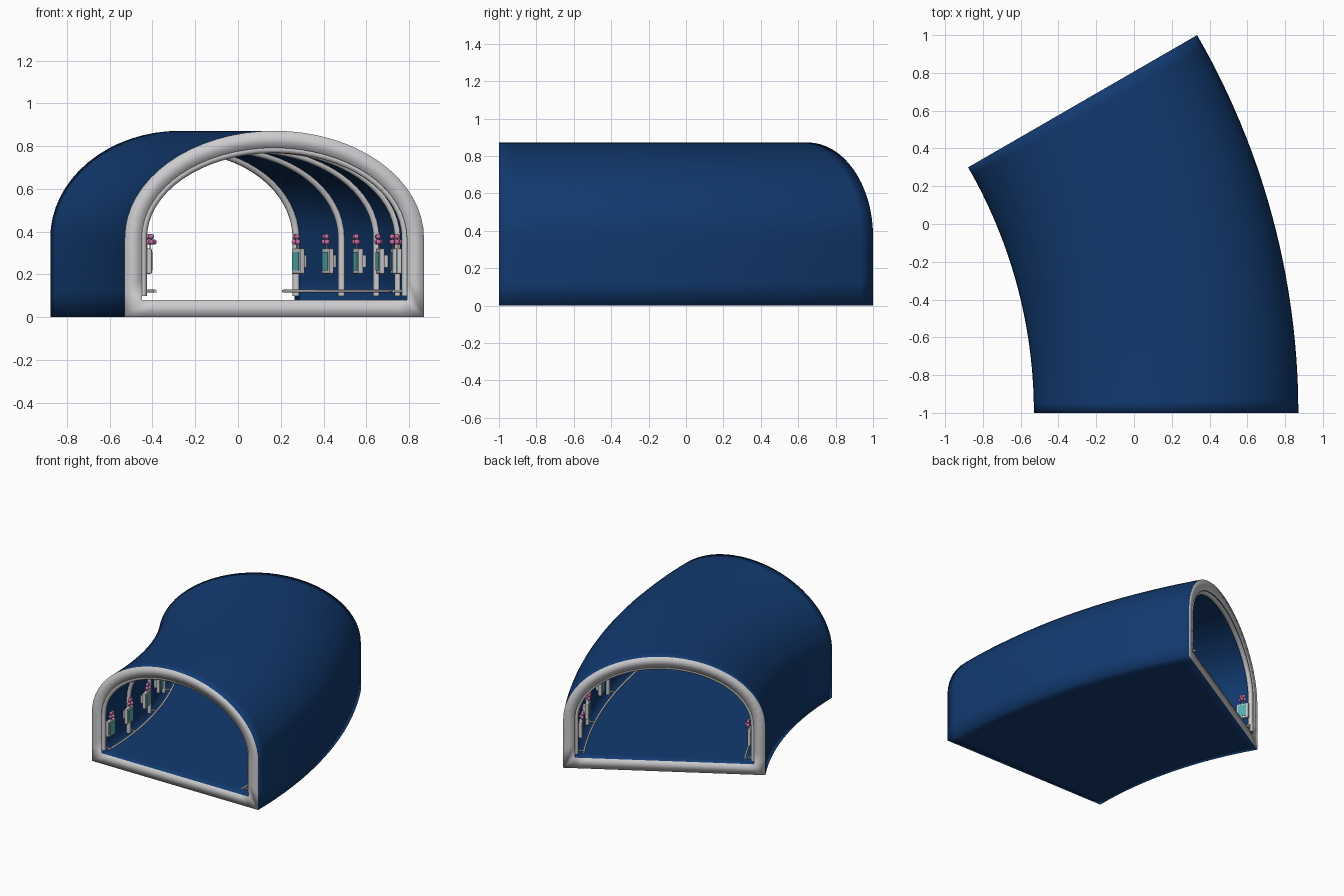
import bpy, bmesh, math
from mathutils import Vector, Matrix

cube = bpy.data.objects.get("Cube")
if cube:
    bpy.data.objects.remove(cube, do_unlink=True)


def material(name, rgb, rough=0.6):
    m = bpy.data.materials.new(name)
    m.use_nodes = True
    m.diffuse_color = (*rgb, 1)
    bsdf = m.node_tree.nodes["Principled BSDF"]
    bsdf.inputs["Base Color"].default_value = (*rgb, 1)
    bsdf.inputs["Roughness"].default_value = rough
    return m


BLUE = material("deep blue", (0.006, 0.042, 0.16))
GREY = material("light grey", (0.6, 0.6, 0.62))
TEAL = material("teal glass", (0.09, 0.42, 0.43))
PINK = material("pink blossom", (0.52, 0.15, 0.36))

# The tunnel bends through 30 degrees around a centre on its -x side
CENTRE = Vector((-3.13, -1, 0))
MID, BEND = 3.3, math.radians(30)
HALF, WALL, SPRING, RISE = 0.7, 0.08, 0.37, 0.502


def place(angle, radius, z):
    return CENTRE + Vector((radius * math.cos(angle), radius * math.sin(angle), z))


def add_object(name, mesh, mats, smooth=True):
    for m in mats:
        mesh.materials.append(m)
    for p in mesh.polygons:
        p.use_smooth = smooth
    ob = bpy.data.objects.new(name, mesh)
    bpy.context.collection.objects.link(ob)
    return ob


def arch(inset, base, steps=32):
    """Points of a straight-sided elliptical arch, right foot to left foot."""
    w, h = HALF - inset, RISE - inset
    pts = [(w, base + (SPRING - base) * i / 3) for i in range(3)]
    for i in range(steps + 1):
        t = math.pi * i / steps
        pts.append((w * math.cos(t), SPRING + h * math.sin(t)))
    return pts + [(-w, base + (SPRING - base) * i / 3) for i in (2, 1, 0)]


def closed_arch(inset):
    w = HALF - inset
    return arch(inset, inset) + [(f * w, inset) for f in (-0.88, 0, 0.88)]


def tube(name, points, radius):
    curve = bpy.data.curves.new(name, "CURVE")
    curve.dimensions = "3D"
    curve.bevel_depth, curve.bevel_resolution = radius, 2
    curve.use_fill_caps = True
    spline = curve.splines.new("POLY")
    spline.points.add(len(points) - 1)
    for p, co in zip(spline.points, points):
        p.co = (*co, 1)
    temp = bpy.data.objects.new(name + "_path", curve)
    mesh = bpy.data.meshes.new_from_object(temp)
    bpy.data.objects.remove(temp)
    mesh.materials.clear()
    return add_object(name, mesh, [GREY])


# Shell: outer and inner skins swept along the bend, grey rings at both ends
def build_shell(steps=28):
    bm = bmesh.new()
    skins = []
    for inset in (0, WALL):
        profile = closed_arch(inset)
        skins.append([[bm.verts.new(place(BEND * s / steps, MID + x, z))
                       for x, z in profile] for s in range(steps + 1)])
    count = len(skins[0][0])
    for i in range(count):
        j = (i + 1) % count
        for rings in skins:
            for a, b in zip(rings, rings[1:]):
                bm.faces.new((a[i], a[j], b[j], b[i]))
        for end in (0, -1):
            o, n = skins[0][end], skins[1][end]
            bm.faces.new((o[i], o[j], n[j], n[i])).material_index = 1
    bmesh.ops.recalc_face_normals(bm, faces=bm.faces)
    mesh = bpy.data.meshes.new("tunnel_shell")
    bm.to_mesh(mesh)
    bm.free()
    add_object("tunnel_shell", mesh, [BLUE, GREY])


def box(name, size, matrix, mat, bevel=0.0):
    bm = bmesh.new()
    bmesh.ops.create_cube(bm, size=1, matrix=Matrix.Diagonal((*size, 1)))
    if bevel:
        bmesh.ops.bevel(bm, geom=bm.edges[:], offset=bevel, segments=2,
                        affect="EDGES", profile=0.5)
    bm.transform(matrix)
    mesh = bpy.data.meshes.new(name)
    bm.to_mesh(mesh)
    bm.free()
    return add_object(name, mesh, [mat], False)


# Blossom: five small balls in a cluster
def blossom(name, centre, angle):
    bm = bmesh.new()
    spots = [(0, -0.017, -0.011), (0, 0.017, -0.011), (0.012, 0, -0.011),
             (0, -0.010, 0.014), (0, 0.010, 0.014)]
    turn = Matrix.Translation(centre) @ Matrix.Rotation(angle, 4, "Z")
    for s in spots:
        bmesh.ops.create_uvsphere(bm, u_segments=12, v_segments=8, radius=0.013,
                                  matrix=turn @ Matrix.Translation(s))
    mesh = bpy.data.meshes.new(name)
    bm.to_mesh(mesh)
    bm.free()
    add_object(name, mesh, [PINK])


build_shell()

# Ribs lining the arch, the outermost two just inside the openings
rib_angles = [math.radians(d) for d in (0.4, 7.5, 15, 22.5, 29.6)]
for n, a in enumerate(rib_angles):
    tube(f"rib_{n + 1}", [place(a, MID + x, z) for x, z in arch(WALL + 0.006, 0.1)], 0.018)

# Both side walls: rail with brackets, framed screens and blossoms
for label, side in (("outer", 1), ("inner", -1)):
    wall = MID + side * (HALF - WALL)

    def off(distance):
        return wall - side * distance

    tube(f"{label}_rail", [place(BEND * i / 24, off(0.062), 0.122) for i in range(25)], 0.007)
    for n, a in enumerate(rib_angles):
        tube(f"{label}_rail_bracket_{n + 1}",
             [place(a, off(d), 0.122) for d in (-0.01, 0.068)], 0.006)

    for n, degrees in enumerate((1.3, 6.5, 12.4, 18.2, 24, 28.6)):
        a = math.radians(degrees)
        turn = Matrix.Rotation(a, 4, "Z")

        def at(distance, z):
            return Matrix.Translation(place(a, off(distance), z)) @ turn

        box(f"{label}_screen_mount_{n + 1}", (0.03, 0.04, 0.06), at(0.01, 0.262), GREY)
        box(f"{label}_screen_frame_{n + 1}", (0.026, 0.088, 0.118), at(0.034, 0.262), GREY, 0.006)
        box(f"{label}_screen_{n + 1}", (0.006, 0.06, 0.088), at(0.047, 0.262), TEAL)
        box(f"{label}_blossom_stem_{n + 1}", (0.006, 0.006, 0.04), at(0.04, 0.335), GREY)
        blossom(f"{label}_blossom_{n + 1}", place(a, off(0.045), 0.363), a)
